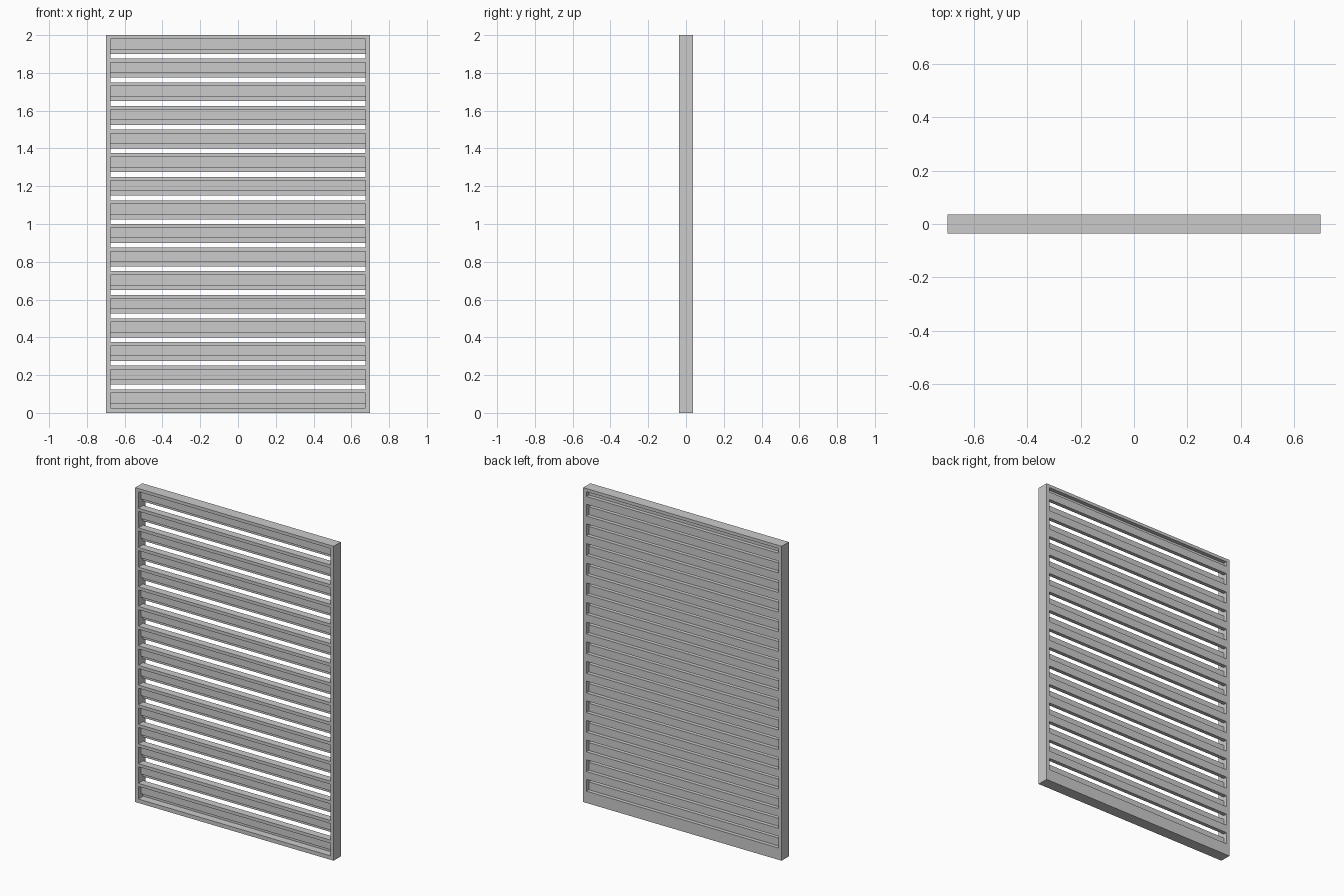
import bpy
import bmesh

if "Cube" in bpy.data.objects:
    bpy.data.objects.remove(bpy.data.objects["Cube"])

W, D, H = 0.698, 0.036, 2.0     # half width, half depth, height
WALL = 0.022                    # frame wall
PITCH, COUNT = 0.125, 16


def extrude_x(name, profile, x0, x1):
    """Solid made from a (y, z) profile swept along x."""
    bm = bmesh.new()
    face = bm.faces.new([bm.verts.new((x0, y, z)) for y, z in profile])
    ext = bmesh.ops.extrude_face_region(bm, geom=[face])
    moved = [v for v in ext["geom"] if isinstance(v, bmesh.types.BMVert)]
    bmesh.ops.translate(bm, verts=moved, vec=(x1 - x0, 0, 0))
    bmesh.ops.recalc_face_normals(bm, faces=bm.faces)
    mesh = bpy.data.meshes.new(name)
    bm.to_mesh(mesh)
    bm.free()
    obj = bpy.data.objects.new(name, mesh)
    bpy.context.collection.objects.link(obj)
    return obj


def bar(name, x0, x1, z0, z1):
    return extrude_x(name, [(-D, z0), (D, z0), (D, z1), (-D, z1)], x0, x1)


# Outer frame
inner = W - WALL
bar("left_stile", -W, -inner, 0, H)
bar("right_stile", inner, W, 0, H)
bar("top_rail", -inner, inner, H - 0.02, H)
bar("bottom_rail", -inner, inner, 0, 0.025)

# Stepped louvre slats: front ledge, upright web, rear flange
T = D / 3
slat = [(-D, 0), (T, 0), (T, -0.05), (D, -0.05), (D, -0.1),
        (T, -0.1), (T, -0.075), (-T, -0.075), (-T, -0.02), (-D, -0.02)]
# the first slat hangs beneath the top rail, which serves as its ledge
first = [(-T, -0.02), (T, -0.02)] + slat[2:8]
for i in range(COUNT):
    top = H - i * PITCH
    section = [(y, top + z) for y, z in (slat if i else first)]
    extrude_x(f"louvre_slat_{i + 1}", section, -inner, inner)
